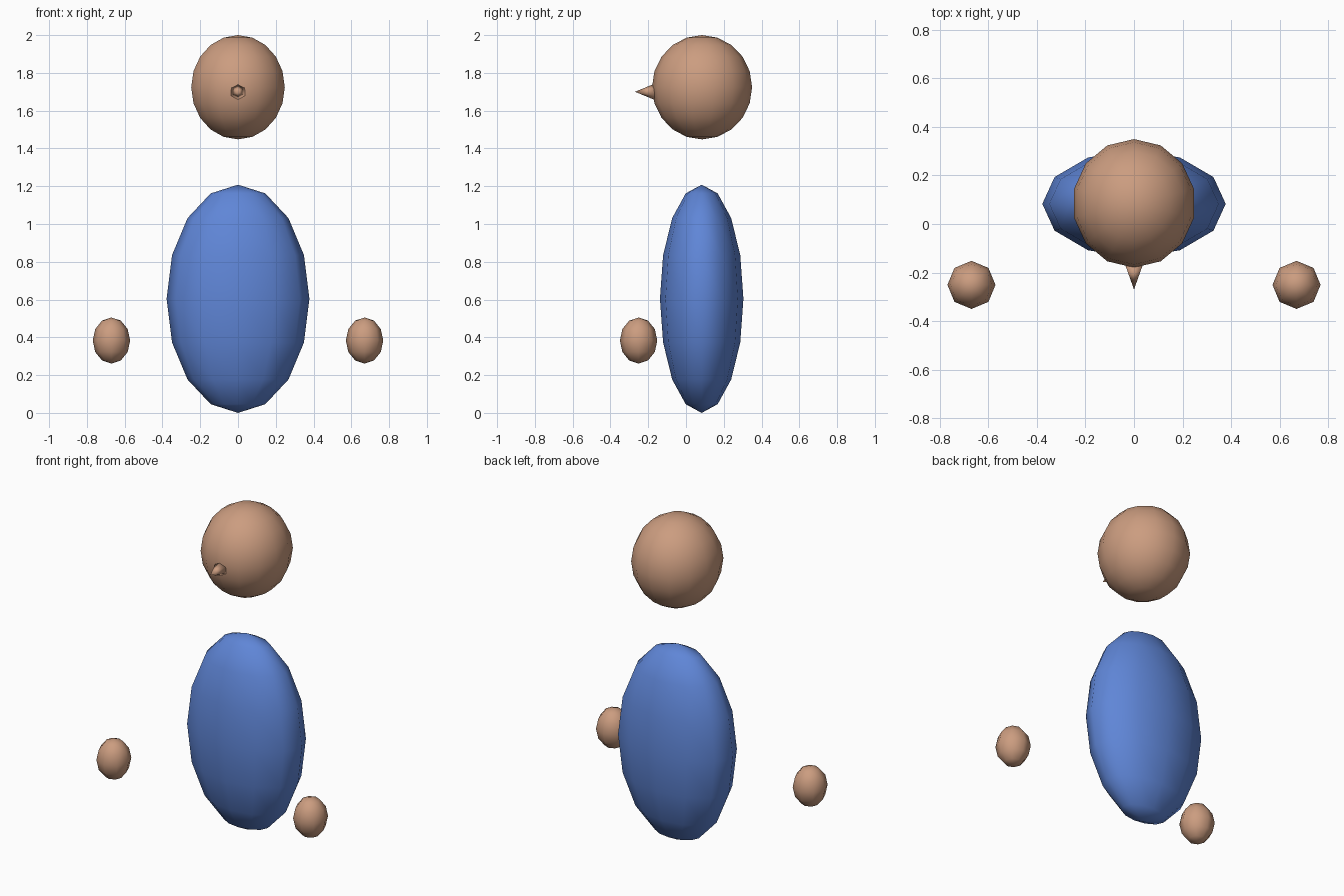
import bpy
import bmesh
import math
from mathutils import Matrix

if "Cube" in bpy.data.objects:
    bpy.data.objects.remove(bpy.data.objects["Cube"])


def material(name, rgb):
    m = bpy.data.materials.new(name)
    m.diffuse_color = (*rgb, 1.0)
    m.use_nodes = True
    m.node_tree.nodes["Principled BSDF"].inputs["Base Color"].default_value = m.diffuse_color
    return m


skin = material("skin tan", (0.60, 0.335, 0.215))
blue = material("shirt blue", (0.115, 0.238, 0.68))


def add_object(name, bm, mat):
    for f in bm.faces:
        f.smooth = True
    mesh = bpy.data.meshes.new(name)
    bm.to_mesh(mesh)
    bm.free()
    mesh.materials.append(mat)
    obj = bpy.data.objects.new(name, mesh)
    bpy.context.collection.objects.link(obj)
    return obj


def ellipsoid(name, centre, radii, segments, rings, mat):
    bm = bmesh.new()
    bmesh.ops.create_uvsphere(
        bm, u_segments=segments, v_segments=rings, radius=1.0,
        matrix=Matrix.Translation(centre) @ Matrix.Diagonal((*radii, 1.0)))
    return add_object(name, bm, mat)


# Head and body
ellipsoid("head", (0, 0.085, 1.724), (0.254, 0.265, 0.276), 14, 10, skin)
ellipsoid("body", (0, 0.083, 0.604), (0.378, 0.221, 0.604), 12, 8, blue)

# Hands, one on each side
for side, label in ((-1, "right"), (1, "left")):
    ellipsoid(label + "_hand", (side * 0.67, -0.251, 0.383),
              (0.099, 0.099, 0.122), 8, 6, skin)

# Pointed nose, facing the front
tip_y, base_y = -0.27, -0.168
bm = bmesh.new()
bmesh.ops.create_cone(
    bm, cap_ends=True, segments=6, radius1=0.042, radius2=0.0,
    depth=base_y - tip_y,
    matrix=Matrix.Translation((0, (tip_y + base_y) / 2, 1.70))
    @ Matrix.Rotation(math.radians(90), 4, 'X'))
bmesh.ops.remove_doubles(bm, verts=bm.verts[:], dist=1e-5)
add_object("nose", bm, skin)
